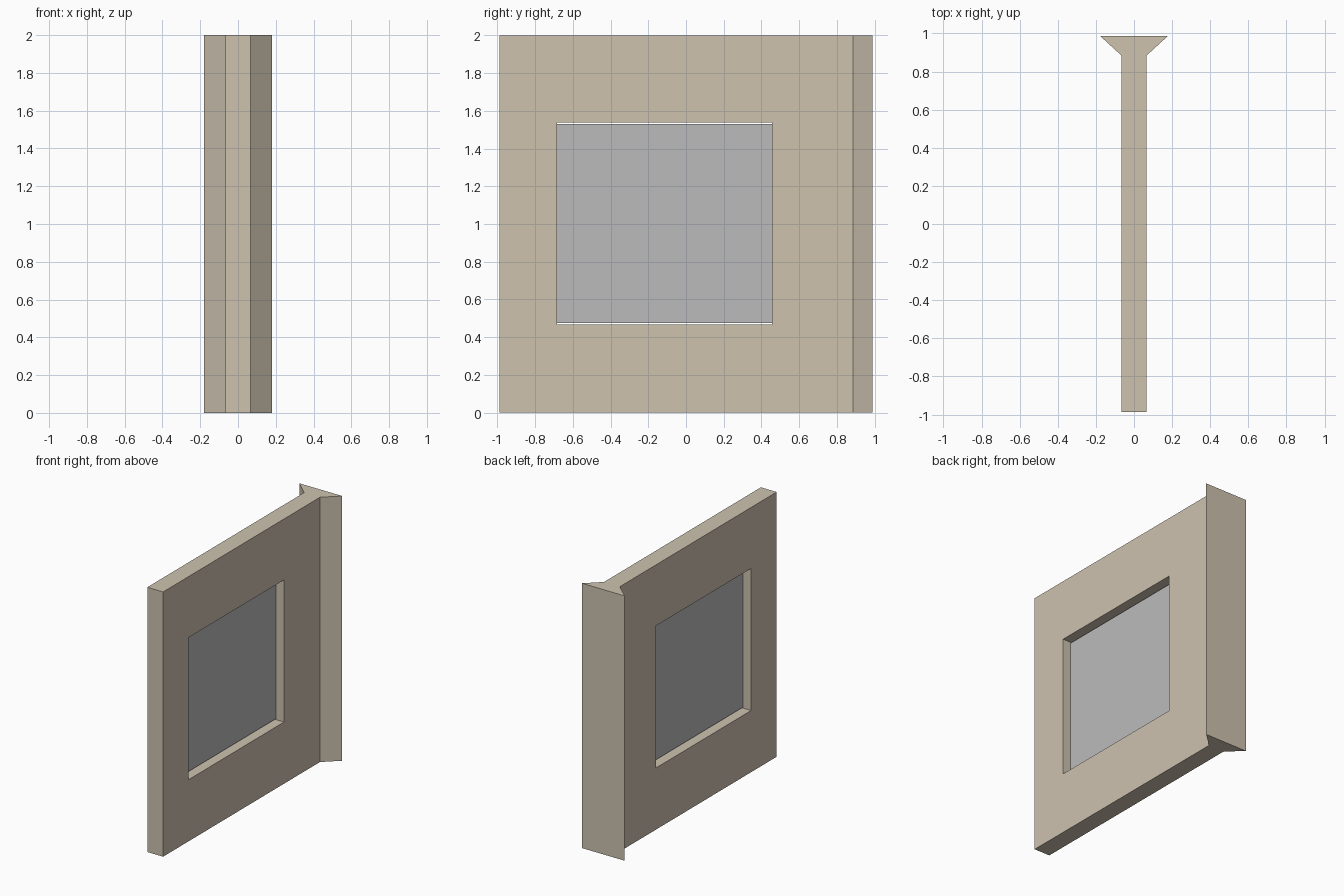
import bpy
import bmesh
from mathutils import Vector

# Remove the default object
cube = bpy.data.objects.get("Cube")
if cube:
    bpy.data.objects.remove(cube, do_unlink=True)


def make_material(name, rgb):
    mat = bpy.data.materials.new(name)
    mat.use_nodes = True
    color = (*rgb, 1.0)
    mat.diffuse_color = color
    mat.node_tree.nodes["Principled BSDF"].inputs["Base Color"].default_value = color
    return mat


def extrude_outline(name, points, direction, mat):
    """Fill an outline and, if a direction is given, extrude it to a solid."""
    bm = bmesh.new()
    face = bm.faces.new([bm.verts.new(p) for p in points])
    if direction:
        result = bmesh.ops.extrude_face_region(bm, geom=[face])
        verts = [g for g in result["geom"] if isinstance(g, bmesh.types.BMVert)]
        bmesh.ops.translate(bm, verts=verts, vec=Vector(direction))
        bmesh.ops.recalc_face_normals(bm, faces=bm.faces)
    mesh = bpy.data.meshes.new(name)
    bm.to_mesh(mesh)
    bm.free()
    mesh.materials.append(mat)
    obj = bpy.data.objects.new(name, mesh)
    bpy.context.collection.objects.link(obj)
    return obj


def rectangle(x, y0, y1, z0, z1):
    return [(x, y0, z0), (x, y1, z0), (x, y1, z1), (x, y0, z1)]


plaster = make_material("beige plaster", (0.61, 0.54, 0.43))
pane = make_material("grey glass", (0.5, 0.5, 0.5))

HALF_LENGTH, HEIGHT = 0.988, 2.0
HALF_WALL, HALF_FLARE, FLARE_START = 0.066, 0.179, 0.884
WINDOW_FRONT, WINDOW_BACK = -0.683, 0.455
SILL, HEAD, GAP = 0.466, 1.539, 0.008

# Wall: straight slab that flares out at the back end
side = [(HALF_WALL, -HALF_LENGTH), (HALF_WALL, FLARE_START), (HALF_FLARE, HALF_LENGTH)]
profile = side + [(-x, y) for x, y in reversed(side)]
wall = extrude_outline("wall", [(x, y, 0) for x, y in profile], (0, 0, HEIGHT), plaster)

# Window opening cut through the wall
cutter = extrude_outline(
    "opening_cutter",
    rectangle(-HALF_FLARE, WINDOW_FRONT, WINDOW_BACK, SILL, HEAD),
    (2 * HALF_FLARE, 0, 0), plaster)
cutter.hide_render = True
cut = wall.modifiers.new("window opening", "BOOLEAN")
cut.operation = "DIFFERENCE"
cut.solver = "EXACT"
cut.object = cutter
bpy.context.view_layer.objects.active = wall
bpy.ops.object.modifier_apply(modifier=cut.name)
bpy.data.objects.remove(cutter, do_unlink=True)

# Glass: single pane in the middle of the opening, with a slim gap above and below
extrude_outline(
    "window_glass",
    rectangle(0, WINDOW_FRONT, WINDOW_BACK, SILL + GAP, HEAD - GAP),
    None, pane)
